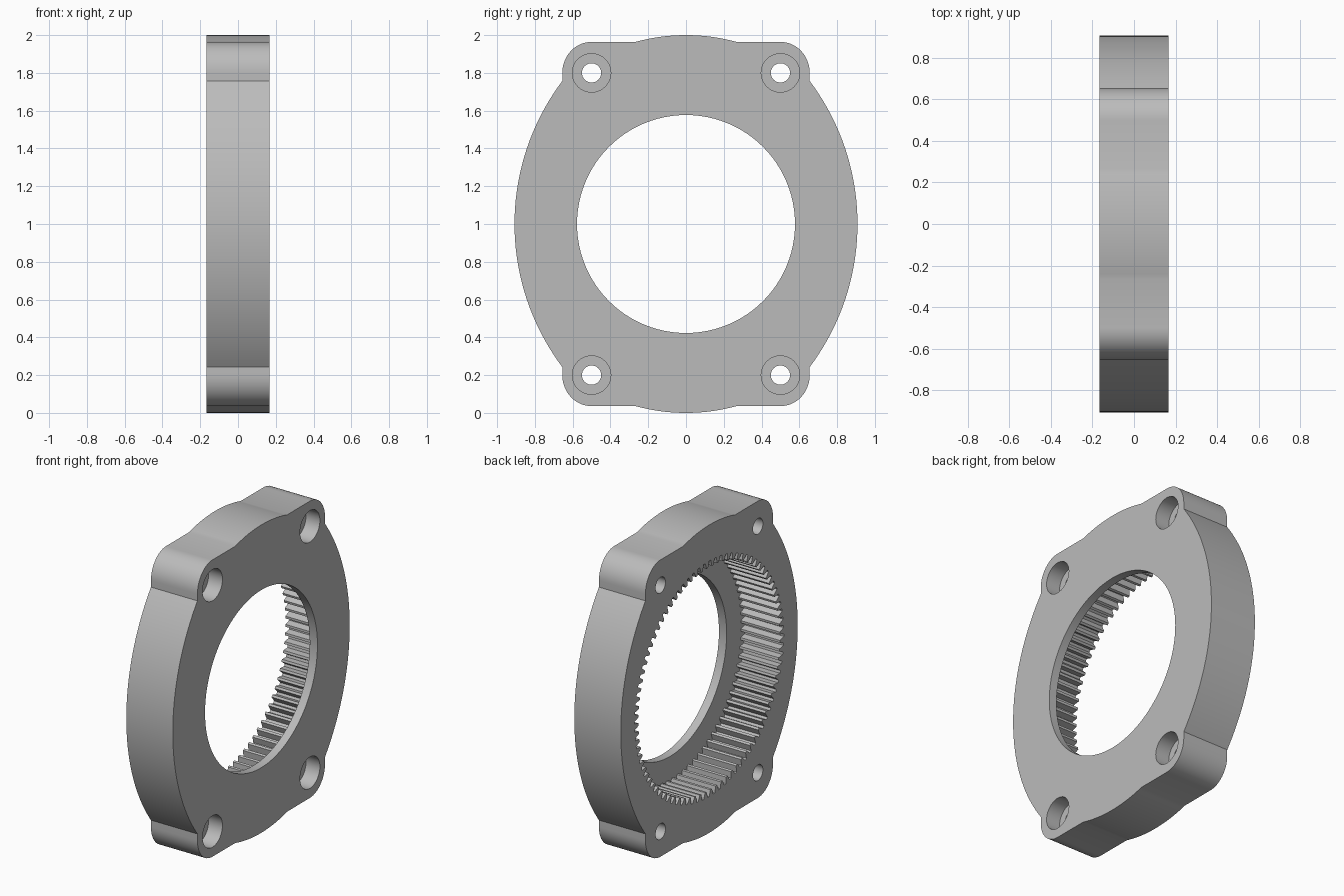
import bpy, bmesh
from math import sin, cos, pi, asin, sqrt

cube = bpy.data.objects.get("Cube")
if cube:
    bpy.data.objects.remove(cube, do_unlink=True)

HALF = 0.167                      # half thickness along x
BOLT_Y, BOLT_Z = 0.5, 0.8         # bolt offsets from the centre
TEETH, TIP, ROOT = 84, 0.725, 0.765

steel = bpy.data.materials.new("grey steel")
steel.use_nodes = True
GREY = (0.5, 0.5, 0.5, 1)
steel.diffuse_color = GREY
steel.node_tree.nodes["Principled BSDF"].inputs["Base Color"].default_value = GREY


def prism(name, outline, x0, x1):
    """Extrude a closed (y, z) outline from x0 to x1."""
    bm = bmesh.new()
    face = bm.faces.new([bm.verts.new((x0, y, z + 1)) for y, z in outline])
    new = bmesh.ops.extrude_face_region(bm, geom=[face])["geom"]
    verts = [v for v in new if isinstance(v, bmesh.types.BMVert)]
    bmesh.ops.translate(bm, verts=verts, vec=(x1 - x0, 0, 0))
    bmesh.ops.recalc_face_normals(bm, faces=bm.faces)
    mesh = bpy.data.meshes.new(name)
    bm.to_mesh(mesh)
    bm.free()
    mesh.materials.append(steel)
    ob = bpy.data.objects.new(name, mesh)
    bpy.context.collection.objects.link(ob)
    return ob


def circle(r, n, y=0, z=0):
    return [(y + r * cos(2 * pi * i / n), z + r * sin(2 * pi * i / n)) for i in range(n)]


def quarter_outline():
    """Side arc, rounded bolt corner and top arc of one quarter."""
    side_y, notch_y, notch_z, flat_z, flat_y = 0.908, 0.655, 0.757, 0.964, 0.267
    pts = []
    sag = side_y - notch_y
    r = (notch_z ** 2 + sag ** 2) / (2 * sag)
    a = asin(notch_z / r)
    pts += [(side_y - r + r * cos(a * i / 20), r * sin(a * i / 20)) for i in range(21)]
    ry, rz = notch_y - BOLT_Y, flat_z - BOLT_Z
    pts += [(BOLT_Y + ry * cos(pi / 2 * i / 16), BOLT_Z + rz * sin(pi / 2 * i / 16))
            for i in range(17)]
    drop = 1 - flat_z
    r = (flat_y ** 2 + drop ** 2) / (2 * drop)
    a = asin(flat_y / r)
    pts += [(r * sin(a * (10 - i) / 10), 1 - r + r * cos(a * (10 - i) / 10)) for i in range(11)]
    return pts


# Housing outline mirrored into four quarters
q = quarter_outline()
half = q + [(-y, z) for y, z in reversed(q[:-1])]
body = prism("ring_gear_housing", half + [(-y, -z) for y, z in half[1:-1]], -HALF, HALF)

# Internal teeth: trapezoid flanks between root and tip circles
gear = []
for i in range(TEETH):
    for frac, r in ((0.0, ROOT), (0.28, ROOT), (0.5, TIP), (0.78, TIP)):
        a = 2 * pi * (i + frac) / TEETH
        gear.append((r * cos(a), r * sin(a)))
cutters = [prism("gear_cutter", gear, -HALF - 0.1, HALF - 0.055),
           prism("bore_cutter", circle(0.577, 96), -HALF - 0.2, HALF + 0.1)]

# Counterbored bolt holes
for sy in (-1, 1):
    for sz in (-1, 1):
        y, z = sy * BOLT_Y, sz * BOLT_Z
        cutters.append(prism("bolt_cutter", circle(0.051, 32, y, z), -HALF - 0.1, HALF + 0.2))
        cutters.append(prism("counterbore_cutter", circle(0.102, 40, y, z), HALF - 0.1, HALF + 0.1))

for c in cutters:
    c.hide_render = True
    mod = body.modifiers.new(c.name, "BOOLEAN")
    mod.object, mod.operation, mod.solver = c, "DIFFERENCE", "EXACT"

# Bake the cuts and drop the cutters
bpy.context.view_layer.update()
baked = bpy.data.meshes.new_from_object(body.evaluated_get(bpy.context.evaluated_depsgraph_get()))
body.modifiers.clear()
body.data = baked
for c in cutters:
    bpy.data.objects.remove(c, do_unlink=True)

bpy.ops.object.select_all(action="DESELECT")
body.select_set(True)
bpy.context.view_layer.objects.active = body
bpy.ops.object.shade_smooth_by_angle(angle=pi / 7)
